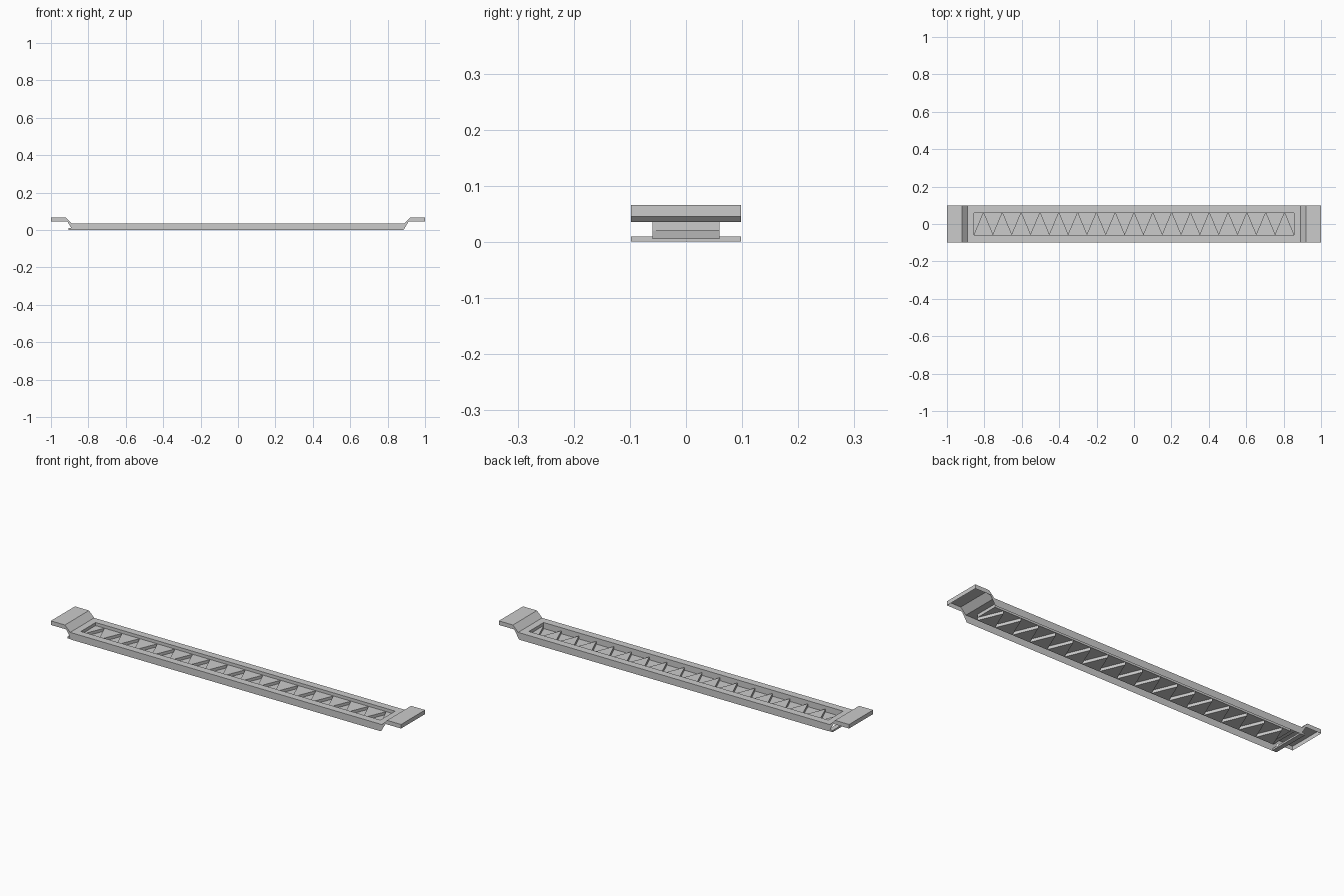
import bpy, bmesh

if "Cube" in bpy.data.objects:
    bpy.data.objects.remove(bpy.data.objects["Cube"])

W = 0.098                  # half width
TOP, DECK = 0.066, 0.036   # hook top and deck top heights
LIP = 0.045                # lower edge of the hook rim
RX, RY = 0.855, 0.06       # recess half size
HIGH, LOW = 0.020, 0.005   # two levels of the pressed tread
TEETH = 17


def sheet(name, polys):
    """Thin pressed-metal part made from a list of polygons."""
    bm = bmesh.new()
    for poly in polys:
        bm.faces.new([bm.verts.new(p) for p in poly])
    bmesh.ops.remove_doubles(bm, verts=bm.verts, dist=1e-5)
    me = bpy.data.meshes.new(name)
    bm.to_mesh(me)
    bm.free()
    ob = bpy.data.objects.new(name, me)
    bpy.context.collection.objects.link(ob)
    return ob


# Deck plate: a flat frame around the recess, with the recess walls
outer = [(-0.89, -W), (0.89, -W), (0.89, W), (-0.89, W)]
inner = [(-RX, -RY), (RX, -RY), (RX, RY), (-RX, RY)]
polys = []
for i in range(4):
    j = (i + 1) % 4
    a, b, c, d = outer[i], outer[j], inner[j], inner[i]
    polys.append([(*p, DECK) for p in (a, b, c, d)])
    depth = LOW if i == 0 else HIGH
    polys.append([(*d, DECK), (*c, DECK), (*c, depth), (*d, depth)])
sheet("deck_plate", polys)

# Zigzag tread: triangles alternate between the two floor levels
n = TEETH * 2
step = 2 * RX / n
zig = [(-RX + i * step, -RY if i % 2 == 0 else RY) for i in range(n + 1)]
polys = []
for i in range(n):
    a, b = zig[i], zig[i + 1]
    polys.append([(*a, LOW), (*b, LOW), (*b, HIGH), (*a, HIGH)])
for i in range(1, n):
    z = LOW if i % 2 else HIGH
    tri = [zig[i - 1], zig[i + 1], zig[i]]
    if z == HIGH:
        tri.reverse()
    polys.append([(*p, z) for p in tri])
# Half triangles closing both ends
for s in (-1, 1):
    tri = [(s * RX, -RY), (s * RX, RY), (s * (RX - step), RY)]
    if s < 0:
        tri.reverse()
    polys.append([(*p, HIGH) for p in tri])
sheet("zigzag_tread", polys)

# Side walls: one profile following the deck and both raised hooks
half = [(0.885, 0), (0.912, LIP), (1.0, LIP), (1.0, TOP), (0.92, TOP), (0.89, DECK)]
profile = half + [(-x, z) for x, z in reversed(half)]
for side, label in ((-1, "front"), (1, "back")):
    pts = [(x, side * W, z) for x, z in profile]
    if side > 0:
        pts.reverse()
    sheet(label + "_side_wall", [pts])

# End hooks: slope, flat top and end lip
for s, label in ((-1, "left"), (1, "right")):
    path = [(0.89, DECK), (0.92, TOP), (1.0, TOP), (1.0, LIP)]
    polys = []
    for (x0, z0), (x1, z1) in zip(path, path[1:]):
        q = [(s * x0, -W, z0), (s * x1, -W, z1), (s * x1, W, z1), (s * x0, W, z0)]
        polys.append(q if s > 0 else q[::-1])
    sheet(label + "_hook", polys)

# Locking bar across the underside at the left end
bpy.ops.mesh.primitive_cube_add(size=1, location=(-0.894, 0, 0.0055))
bar = bpy.context.object
bar.name = "locking_bar"
bar.scale = (0.024, 2 * W, 0.009)
